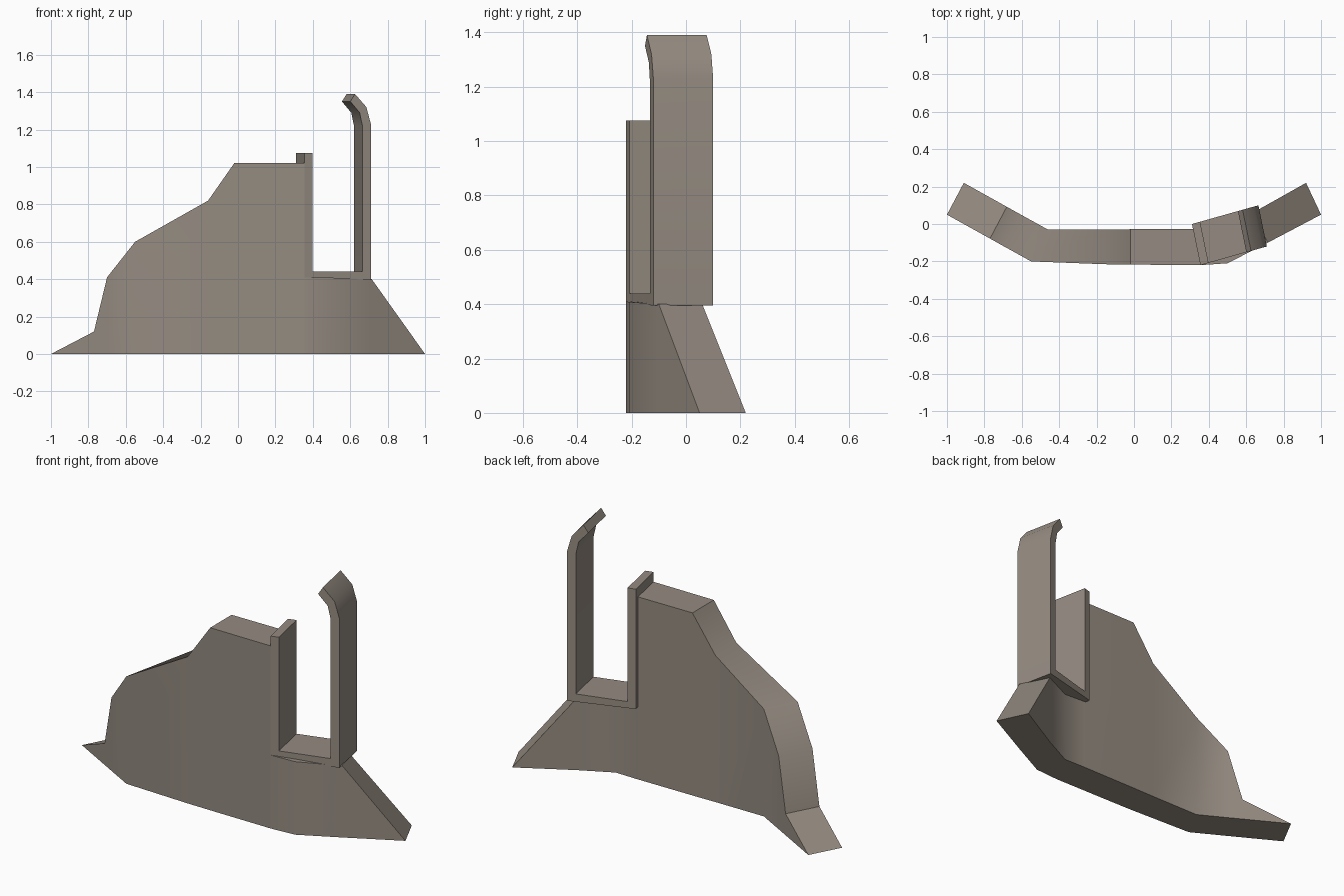
import bpy, bmesh

if "Cube" in bpy.data.objects:
    bpy.data.objects.remove(bpy.data.objects["Cube"])

stone = bpy.data.materials.new("warm_grey")
stone.diffuse_color = (0.30, 0.26, 0.22, 1)
stone.use_nodes = True
stone.node_tree.nodes["Principled BSDF"].inputs["Base Color"].default_value = stone.diffuse_color


def finish(bm, name, angle):
    bmesh.ops.remove_doubles(bm, verts=bm.verts, dist=0.0005)
    bmesh.ops.recalc_face_normals(bm, faces=bm.faces)
    me = bpy.data.meshes.new(name)
    bm.to_mesh(me)
    bm.free()
    me.materials.append(stone)
    ob = bpy.data.objects.new(name, me)
    bpy.context.collection.objects.link(ob)
    bpy.ops.object.select_all(action='DESELECT')
    ob.select_set(True)
    bpy.context.view_layer.objects.active = ob
    bpy.ops.object.shade_smooth_by_angle(angle=angle)
    return ob


# Bent wall: stations of front (x, y), back (x, y), top height
stations = [
    ((-1.00, 0.05), (-0.91, 0.22), 0.00),
    ((-0.77, -0.078), (-0.68, 0.092), 0.12),
    ((-0.70, -0.117), (-0.61, 0.053), 0.41),
    ((-0.55, -0.20), (-0.46, -0.03), 0.60),
    ((-0.16, -0.215), (-0.16, -0.03), 0.82),
    ((-0.02, -0.217), (-0.02, -0.028), 1.02),
    ((0.355, -0.22), (0.32, -0.027), 1.02),
    ((0.355, -0.22), (0.32, -0.027), 0.41),
    ((0.50, -0.21), (0.455, -0.03), 0.408),
    ((0.715, -0.10), (0.635, 0.06), 0.40),
    ((1.00, 0.05), (0.92, 0.22), 0.00),
]
bm = bmesh.new()
rings = [[bm.verts.new((*f, 0)), bm.verts.new((*f, z)),
          bm.verts.new((*b, z)), bm.verts.new((*b, 0))] for f, b, z in stations]
for i, (p, q) in enumerate(zip(rings, rings[1:])):
    if i == 6:                       # vertical step down to the window sill
        bm.faces.new((p[1], q[1], q[2], p[2]))
        continue
    for k in range(4):
        bm.faces.new((p[k], q[k], q[(k + 1) % 4], p[(k + 1) % 4]))
# merge only the duplicated base vertices and collapsed wall tips
finish(bm, "bent_wall", 0.7)

# Window frame: U profile (distance along the sill, height), extruded back
profile = [(0, 0.405), (0.369, 0.395), (0.369, 1.23), (0.344, 1.32), (0.281, 1.39),
           (0.255, 1.35), (0.307, 1.29), (0.322, 1.22), (0.322, 0.44),
           (0.045, 0.44), (0.045, 1.075), (0, 1.075)]
bm = bmesh.new()
front = bm.faces.new([bm.verts.new((0.355 + 0.963 * u, -0.22 + 0.271 * u, z))
                      for u, z in profile])
ext = bmesh.ops.extrude_face_region(bm, geom=[front], use_keep_orig=True)
moved = [v for v in ext["geom"] if isinstance(v, bmesh.types.BMVert)]
bmesh.ops.translate(bm, verts=moved, vec=(-0.045, 0.22, 0))
finish(bm, "window_frame", 0.7)
